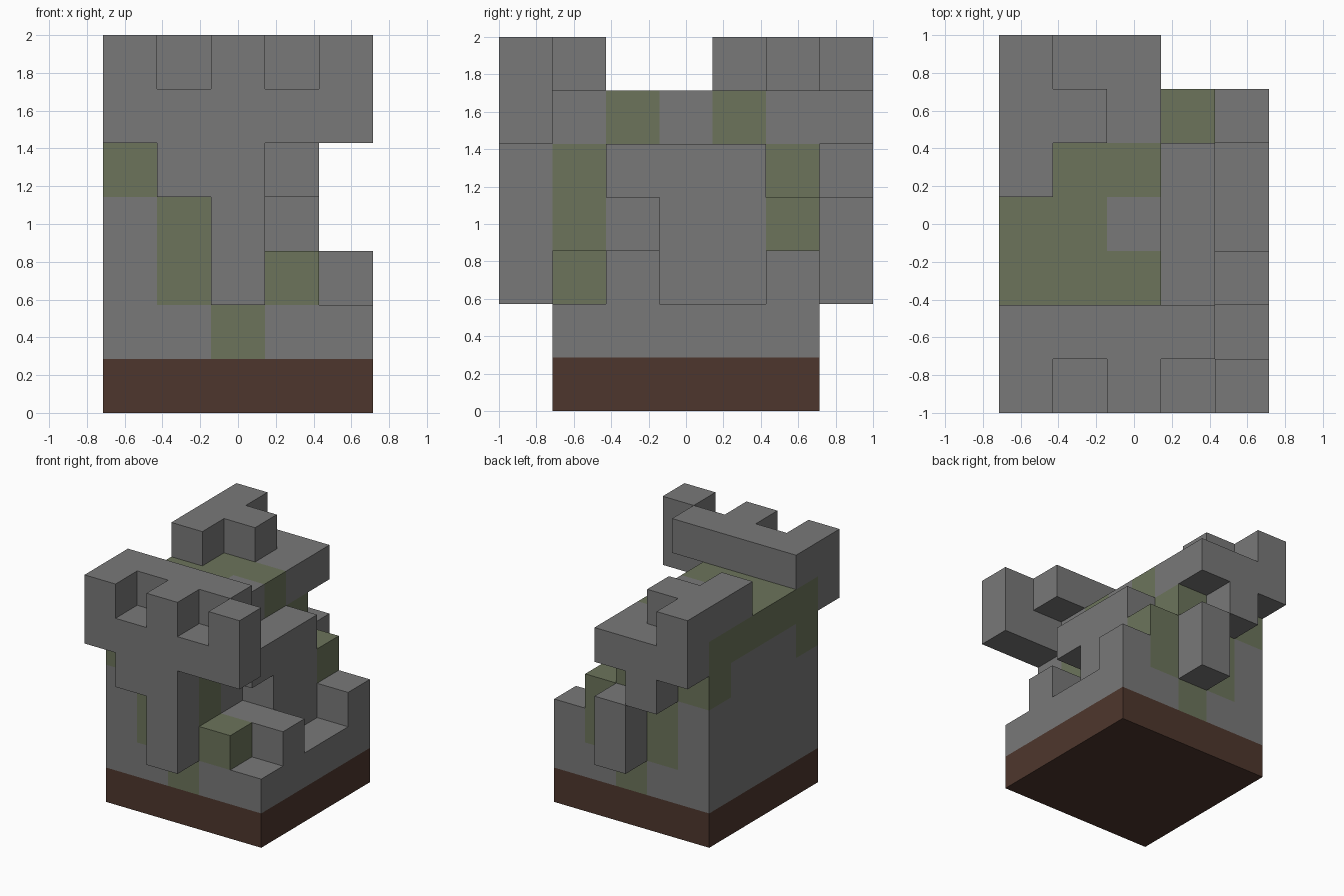
import bpy
import bmesh
from itertools import product
from mathutils import Vector

default_cube = bpy.data.objects.get("Cube")
if default_cube:
    bpy.data.objects.remove(default_cube, do_unlink=True)

UNIT = 2 / 7  # edge length of one block


def make_material(name, colour):
    mat = bpy.data.materials.new(name)
    mat.use_nodes = True
    mat.diffuse_color = (*colour, 1)
    mat.node_tree.nodes["Principled BSDF"].inputs["Base Color"].default_value = (*colour, 1)
    return mat


stone = make_material("stone_grey", (0.19, 0.19, 0.19))
moss = make_material("moss_green", (0.15, 0.175, 0.105))
soil = make_material("soil_brown", (0.076, 0.037, 0.026))


def box(x, y, z):
    """Blocks filling a box; each axis is one index or an inclusive (first, last)."""
    spans = [(a, a) if isinstance(a, int) else a for a in (x, y, z)]
    return set(product(*(range(lo, hi + 1) for lo, hi in spans)))


DEPTH = (1, 5)

# Square plinth and solid core
parts = {
    "base": box((0, 4), DEPTH, 0),
    "body": box((0, 4), DEPTH, 1) | box((0, 2), DEPTH, (2, 5)),
}

# Stepped ledges on one side, with a gap under the raised block
parts["side_ledges"] = (
    box(3, DEPTH, 2) | box(4, 2, 2) | box(4, 5, 2)
    | box(3, (3, 5), 3) | box(3, (2, 4), 4)
)

# Front crest: notched bar with a hanging strip
parts["front_crest"] = (
    box((0, 4), 0, 5) | box((0, 3), 1, 6)
    | box((1, 2), 0, 4) | box(2, 0, (2, 3))
)
for x in (0, 2, 4):
    parts["front_crest"] |= box(x, 0, 6)

# Rear crest: branching top and hanging strip
parts["rear_crest"] = (
    box((0, 2), 6, 5) | box(0, (4, 6), 6) | box(1, 5, 6)
    | box(1, 6, 4) | box(2, 6, (2, 3))
)

# Mossy blocks: a winding band over the top and matching patches front and back
mossy = box(0, DEPTH, 5) | box((0, 2), 2, 5) | box(1, 3, 5) | box((1, 2), 4, 5)
for y in DEPTH:
    mossy |= box(0, y, 4) | box(1, y, (2, 3)) | box(2, y, 1)
    mossy |= box(2, y, (3, 4)) | box(3, y, (2, 3))

solid = set().union(*parts.values())


def build_part(name, cells):
    """Skin the exposed sides of the part's blocks."""
    bm = bmesh.new()
    for cell in sorted(cells):
        for axis, side in product(range(3), (0, 1)):
            beside = list(cell)
            beside[axis] += 2 * side - 1
            if tuple(beside) in solid:
                continue
            u, v = (axis + 1) % 3, (axis + 2) % 3
            corners = []
            for du, dv in ((0, 0), (1, 0), (1, 1), (0, 1)):
                p = Vector(cell)
                p[axis] += side
                p[u] += du
                p[v] += dv
                corners.append(bm.verts.new((p - Vector((2.5, 3.5, 0))) * UNIT))
            face = bm.faces.new(corners if side else corners[::-1])
            face.material_index = int(cell in mossy)
    bmesh.ops.remove_doubles(bm, verts=bm.verts, dist=UNIT / 100)
    mesh = bpy.data.meshes.new(name)
    bm.to_mesh(mesh)
    bm.free()
    mesh.materials.append(soil if name == "base" else stone)
    if cells & mossy:
        mesh.materials.append(moss)
    bpy.context.collection.objects.link(bpy.data.objects.new(name, mesh))


for part_name, part_cells in parts.items():
    build_part(part_name, part_cells)
